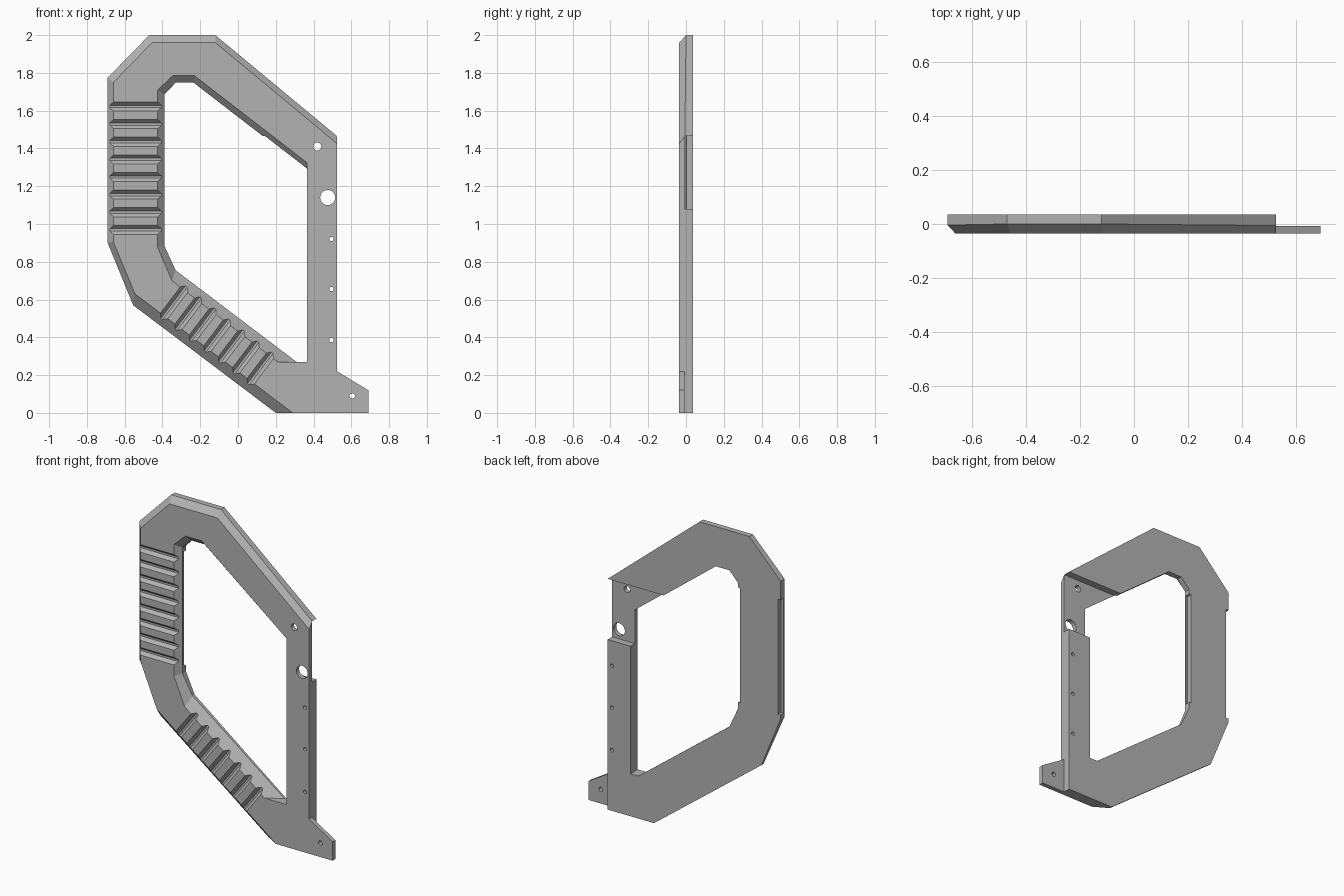
import bpy, bmesh, math
from mathutils import Vector, Matrix

cube = bpy.data.objects.get("Cube")
if cube:
    bpy.data.objects.remove(cube, do_unlink=True)

FRONT, BACK, STEP = -0.036, 0.036, -0.008
FAR = 0.1

grey = bpy.data.materials.new("satin_grey")
grey.use_nodes = True
grey.diffuse_color = (0.45, 0.45, 0.45, 1)
grey.node_tree.nodes["Principled BSDF"].inputs["Base Color"].default_value = (0.45, 0.45, 0.45, 1)


def loft(bm, rings):
    """Closed solid through rings of equal point count."""
    loops = [[bm.verts.new(p) for p in ring] for ring in rings]
    n = len(loops[0])
    faces = [bm.faces.new(loops[0]), bm.faces.new(loops[-1])]
    for a, b in zip(loops, loops[1:]):
        for i in range(n):
            j = (i + 1) % n
            faces.append(bm.faces.new((a[i], a[j], b[j], b[i])))
    bmesh.ops.recalc_face_normals(bm, faces=faces)


def at_y(points, y):
    return [Vector((x, y, z)) for x, z in points]


def box(bm, x0, x1, y0, y1, z0, z1):
    outline = [(x0, z0), (x1, z0), (x1, z1), (x0, z1)]
    loft(bm, [at_y(outline, y0), at_y(outline, y1)])


def bore(bm, x, z, r):
    circle = [(x + r * math.cos(math.tau * i / 24), z + r * math.sin(math.tau * i / 24))
              for i in range(24)]
    loft(bm, [at_y(circle, -FAR), at_y(circle, FAR)])


def groove(bm, x, z, angle, half):
    """Flat-bottomed V channel across the front, running at the given angle."""
    profile = [(-0.024, -FAR), (0.024, -FAR), (0.024, FRONT),
               (0.006, FRONT + 0.02), (-0.006, FRONT + 0.02), (-0.024, FRONT)]
    turn = Matrix.Rotation(-angle, 3, 'Y')
    loft(bm, [[Vector((x, 0, z)) + turn @ Vector((s * half, y, w)) for w, y in profile]
              for s in (-1, 1)])


def finish(bm, name):
    mesh = bpy.data.meshes.new(name)
    bm.to_mesh(mesh)
    bm.free()
    mesh.materials.append(grey)
    obj = bpy.data.objects.new(name, mesh)
    bpy.context.collection.objects.link(obj)
    return obj


def cut(obj, bm):
    """Subtract the solids in bm from obj for good."""
    cutter = finish(bm, "cutter")
    cutter.hide_render = True
    mod = obj.modifiers.new("cut", 'BOOLEAN')
    mod.operation, mod.solver, mod.object = 'DIFFERENCE', 'EXACT', cutter
    bpy.context.view_layer.objects.active = obj
    bpy.ops.object.modifier_apply(modifier=mod.name)
    bpy.data.objects.remove(cutter, do_unlink=True)


# Frame body with a wide chamfer round the front outer edge
outer_back = [(0.525, 0), (0.525, 1.465), (-0.12, 2), (-0.47, 2),
              (-0.69, 1.775), (-0.69, 0.9), (-0.555, 0.57), (0.2, 0)]
outer_front = [(0.525, 0), (0.525, 1.425), (-0.12, 1.96), (-0.455, 1.96),
               (-0.66, 1.75), (-0.66, 0.905), (-0.545, 0.63), (0.29, 0)]
outer_edge = [-0.006, -0.006, 0, 0, -0.004, -0.004, 0.015, 0.018]
bm = bmesh.new()
loft(bm, [at_y(outer_front, FRONT),
          [Vector((x, y, z)) for (x, z), y in zip(outer_back, outer_edge)],
          at_y(outer_back, BACK)])
frame = finish(bm, "grip_frame")

# Window opening, flared toward the front
inner_front = [(0.365, 0.27), (0.365, 1.325), (-0.23, 1.785), (-0.345, 1.785),
               (-0.425, 1.71), (-0.425, 0.875), (-0.35, 0.70), (0.21, 0.27)]
inner_back = [(0.365, 0.27), (0.365, 1.285), (-0.235, 1.748), (-0.33, 1.748),
              (-0.39, 1.685), (-0.39, 0.885), (-0.33, 0.755), (0.31, 0.27)]
inner_edge = [0, 0, 0, 0, 0, 0, 0.015, 0.024]
bm = bmesh.new()
loft(bm, [at_y(inner_front, -FAR), at_y(inner_front, FRONT),
          [Vector((x, y, z)) for (x, z), y in zip(inner_back, inner_edge)],
          at_y(inner_back, FAR)])
cut(frame, bm)

# Rear recess on the column and shallow rebates behind the hand grip
bm = bmesh.new()
box(bm, 0.1, 0.6, STEP, FAR, 1.08, 1.465)
box(bm, -0.8, -0.672, 0.006, FAR, 0.925, 1.655)
box(bm, -0.404, -0.3, 0.006, FAR, 0.925, 1.655)
cut(frame, bm)

# Screw and pin holes down the column
bm = bmesh.new()
bore(bm, 0.42, 1.41, 0.021)
bore(bm, 0.475, 1.14, 0.04)
for z in (0.92, 0.655, 0.385):
    bore(bm, 0.495, z, 0.011)
cut(frame, bm)

# Finger grooves on the upright and on the sloping grip
bm = bmesh.new()
for i in range(8):
    groove(bm, -0.54, 1.622 - i * 0.0933, 0, 0.2)
slope = math.atan2(0.63, 0.83)
for i in range(7):
    d = i * 0.0957
    groove(bm, -0.335 + d * math.cos(slope), 0.588 - d * math.sin(slope),
           math.pi / 2 - slope, 0.15)
cut(frame, bm)

# Mounting tab at the foot
tab_outline = [(0.525, 0), (0.69, 0), (0.69, 0.12), (0.525, 0.22)]
bm = bmesh.new()
loft(bm, [at_y(tab_outline, FRONT), at_y(tab_outline, STEP)])
tab = finish(bm, "mounting_tab")
bm = bmesh.new()
bore(bm, 0.605, 0.09, 0.014)
cut(tab, bm)
